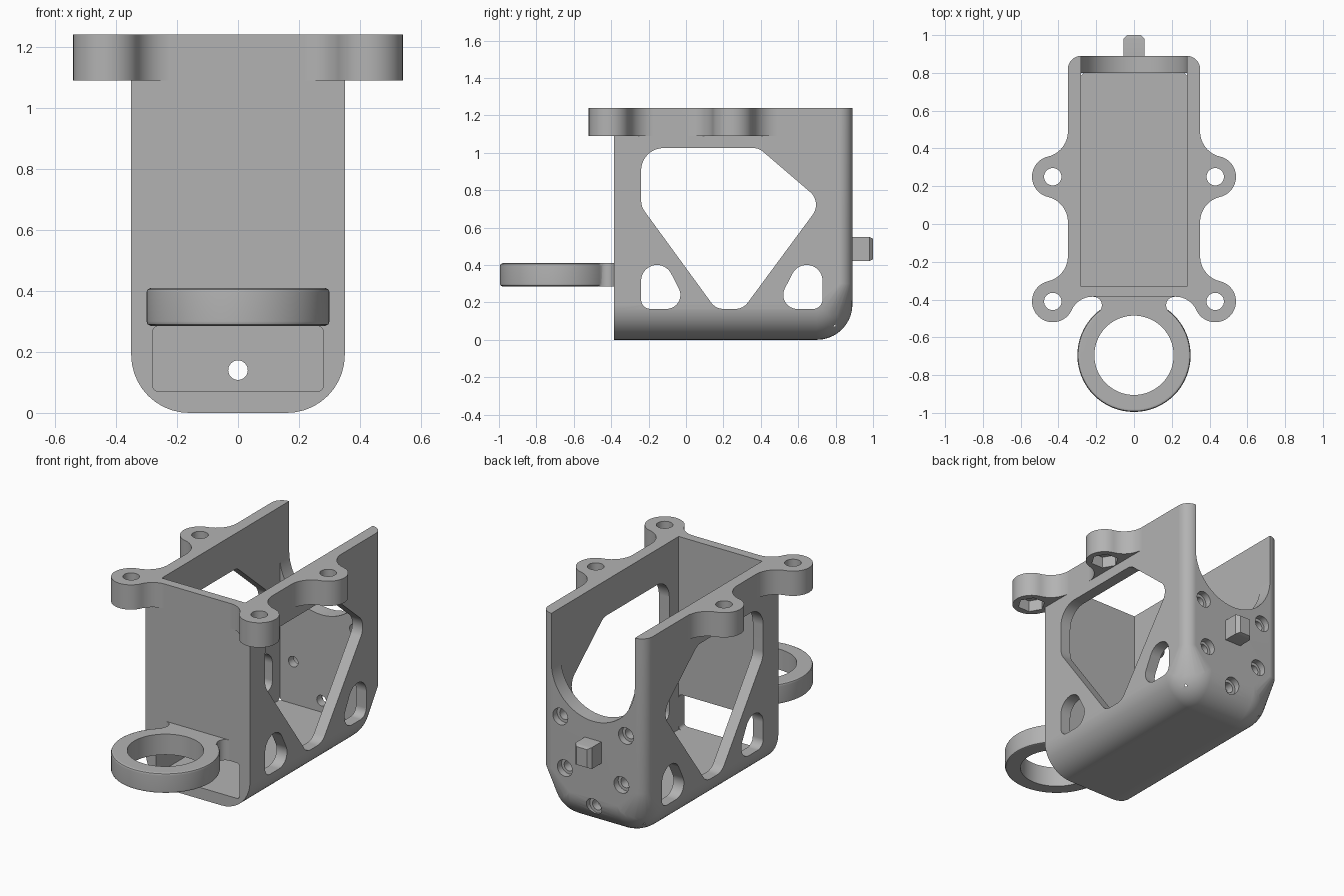
import bpy, bmesh, math
from mathutils import Vector

if "Cube" in bpy.data.objects:
    bpy.data.objects.remove(bpy.data.objects["Cube"])

grey = bpy.data.materials.new("plain grey")
grey.diffuse_color = (0.45, 0.45, 0.45, 1)
grey.use_nodes = True
grey.node_tree.nodes["Principled BSDF"].inputs["Base Color"].default_value = grey.diffuse_color


def finish(name, bm):
    bmesh.ops.recalc_face_normals(bm, faces=bm.faces)
    me = bpy.data.meshes.new(name)
    bm.to_mesh(me)
    bm.free()
    me.materials.append(grey)
    ob = bpy.data.objects.new(name, me)
    bpy.context.collection.objects.link(ob)
    return ob


def hull(name, pts):
    """Convex solid around a cloud of points."""
    bm = bmesh.new()
    for p in pts:
        bm.verts.new(p)
    out = bmesh.ops.convex_hull(bm, input=bm.verts)
    loose = [v for v in bm.verts if not v.link_faces]
    bmesh.ops.delete(bm, geom=loose, context='VERTS')
    bmesh.ops.dissolve_limit(bm, angle_limit=0.003, verts=bm.verts, edges=bm.edges)
    return finish(name, bm)


def prism(name, outline, z0, z1):
    """Upright extrusion of an xy outline."""
    bm = bmesh.new()
    f = bm.faces.new([bm.verts.new((x, y, z0)) for x, y in outline])
    up = bmesh.ops.extrude_face_region(bm, geom=[f])['geom']
    bmesh.ops.translate(bm, vec=(0, 0, z1 - z0),
                        verts=[v for v in up if isinstance(v, bmesh.types.BMVert)])
    return finish(name, bm)


def arc(cx, cy, r, a0, a1, n=12):
    angs = [math.radians(a0 + (a1 - a0) * i / n) for i in range(n + 1)]
    return [(cx + r * math.cos(a), cy + r * math.sin(a)) for a in angs]


def circle(c, r, axis, n=40):
    """Points of a circle around the given axis."""
    pts = []
    for u, v in arc(0, 0, r, 0, 360, n)[:-1]:
        d = {'x': (0, u, v), 'y': (u, 0, v), 'z': (u, v, 0)}[axis]
        pts.append(Vector(c) + Vector(d))
    return pts


def rod(name, c0, c1, r, axis, n=40, r1=None):
    return hull(name, circle(c0, r, axis, n) + circle(c1, r1 or r, axis, n))


def box(name, x, y, z):
    return hull(name, [(a, b, c) for a in x for b in y for c in z])


def combine(target, tool, op):
    m = target.modifiers.new("combine", 'BOOLEAN')
    m.operation, m.object, m.solver = op, tool, 'EXACT'
    bpy.context.view_layer.objects.active = target
    bpy.ops.object.modifier_apply(modifier=m.name)
    bpy.data.objects.remove(tool)


# housing block: rounded bottom, tighter rounding on the back uprights
R = 0.19
pts = []
for s in (-1, 1):
    pts += circle((s * 0.16, -0.385, R), R, 'y')
    for a in range(0, 91, 9):          # round corner at bottom back
        t = math.radians(a)
        pts += circle((s * 0.16, 0.70 + R * math.sin(t), R), R * math.cos(t), 'y') if a < 90 \
            else [(s * 0.16, 0.89, R)]
    pts += circle((s * 0.28, 0.82, 0.30), 0.07, 'z') + circle((s * 0.28, 0.82, 1.24), 0.07, 'z')
    pts.append((s * 0.35, -0.385, 1.24))
housing = hull("housing", pts)

# screw ears along both sides of the rim
side = (arc(.22, -.506, .121, 90, 24.6) + arc(.43, -.41, .11, 204.6, 436.6, 28)[1:]
        + arc(.487, -.17, .137, 256.6, 180)[1:] + arc(.487, .01, .137, 180, 103.4)
        + arc(.43, .25, .11, -76.6, 76.6, 24)[1:] + arc(.487, .49, .137, 256.6, 180)[1:]
        + [(.30, .49), (.30, -.35), (.22, -.35)])
for s in (-1, 1):
    combine(housing, prism("ears", [(s * x, y) for x, y in side], 1.09, 1.24), 'UNION')

# front ring with softened rims and a flared neck
cy = -0.695
ring = hull("ring", [p for z, r in ((.285, .285), (.29, .296), (.30, .30), (.395, .30),
                                    (.405, .296), (.41, .285))
                     for p in circle((0, cy, z), r, 'z', 64)])
half = [(.215, -.36)] + arc(.215, -.43, .045, 90, 225, 10) + [(.17, -.49)]
neck = prism("neck", half + [(-x, y) for x, y in reversed(half)], .285, .41)
combine(ring, neck, 'UNION')
combine(ring, rod("bore", (0, cy, .2), (0, cy, .5), .21, 'z', 64), 'DIFFERENCE')
combine(housing, ring, 'UNION')

# back peg with chamfered tip
peg = hull("peg", [(sx * x, y, .485 + sz * z) for sx in (-1, 1) for sz in (-1, 1)
                   for x, y, z in ((.055, .85, .065), (.055, .98, .065), (.035, 1.0, .055))])
combine(housing, peg, 'UNION')

# inner cavity and front slot
combine(housing, box("cavity", (-.28, .28), (-.33, .80), (.07, 1.5)), 'DIFFERENCE')
slot = hull("slot", [p for y in (-.5, -.2) for sx in (-1, 1) for z in (.09, .265)
                     for p in circle((sx * .26, y, z), .02, 'y', 16)])
combine(housing, slot, 'DIFFERENCE')

# round-bottomed opening in the back wall
notch = hull("notch", [p for y in (.70, 1.1) for p in
                       circle((0, y, .94), .28, 'y', 64) + [(-.28, y, 1.5), (.28, y, 1.5)]])
combine(housing, notch, 'DIFFERENCE')

# side windows: each one is wrapped around corner circles (y, z, radius)
small = [(-.155, .315, .085), (-.105, .24, .075), (-.19, .215, .05)]
windows = [
    [(-.12, .905, .12), (.36, .945, .08), (.605, .722, .09), (.265, .245, .08),
     (.20, .245, .08), (-.14, .745, .10)],
    small,
    [(.49 - y, z, r) for y, z, r in small],
]
for w in windows:
    cut = hull("window", [p for x in (-.6, .6) for y, z, r in w
                          for p in circle((x, y, z), r, 'x')])
    combine(housing, cut, 'DIFFERENCE')

# screw holes and hexagonal nut pockets in the ears
for x in (-.43, .43):
    for y in (-.41, .25):
        combine(housing, rod("hole", (x, y, 1.0), (x, y, 1.3), .046, 'z', 32), 'DIFFERENCE')
        combine(housing, rod("pocket", (x, y, 1.0), (x, y, 1.16), .08, 'z', 6), 'DIFFERENCE')

# counterbored holes in the back wall
for x, z in ((0, .14), (-.19, .325), (.19, .325), (-.22, .63), (.22, .63)):
    combine(housing, rod("hole", (x, .7, z), (x, 1.0, z), .032, 'y', 24), 'DIFFERENCE')
    combine(housing, rod("bore", (x, .85, z), (x, 1.0, z), .05, 'y', 24), 'DIFFERENCE')

# smooth curves, crisp edges
bpy.ops.object.select_all(action='DESELECT')
housing.select_set(True)
bpy.context.view_layer.objects.active = housing
bpy.ops.object.shade_smooth_by_angle(angle=math.radians(30))
wn = housing.modifiers.new("even shading", 'WEIGHTED_NORMAL')
wn.keep_sharp = True
